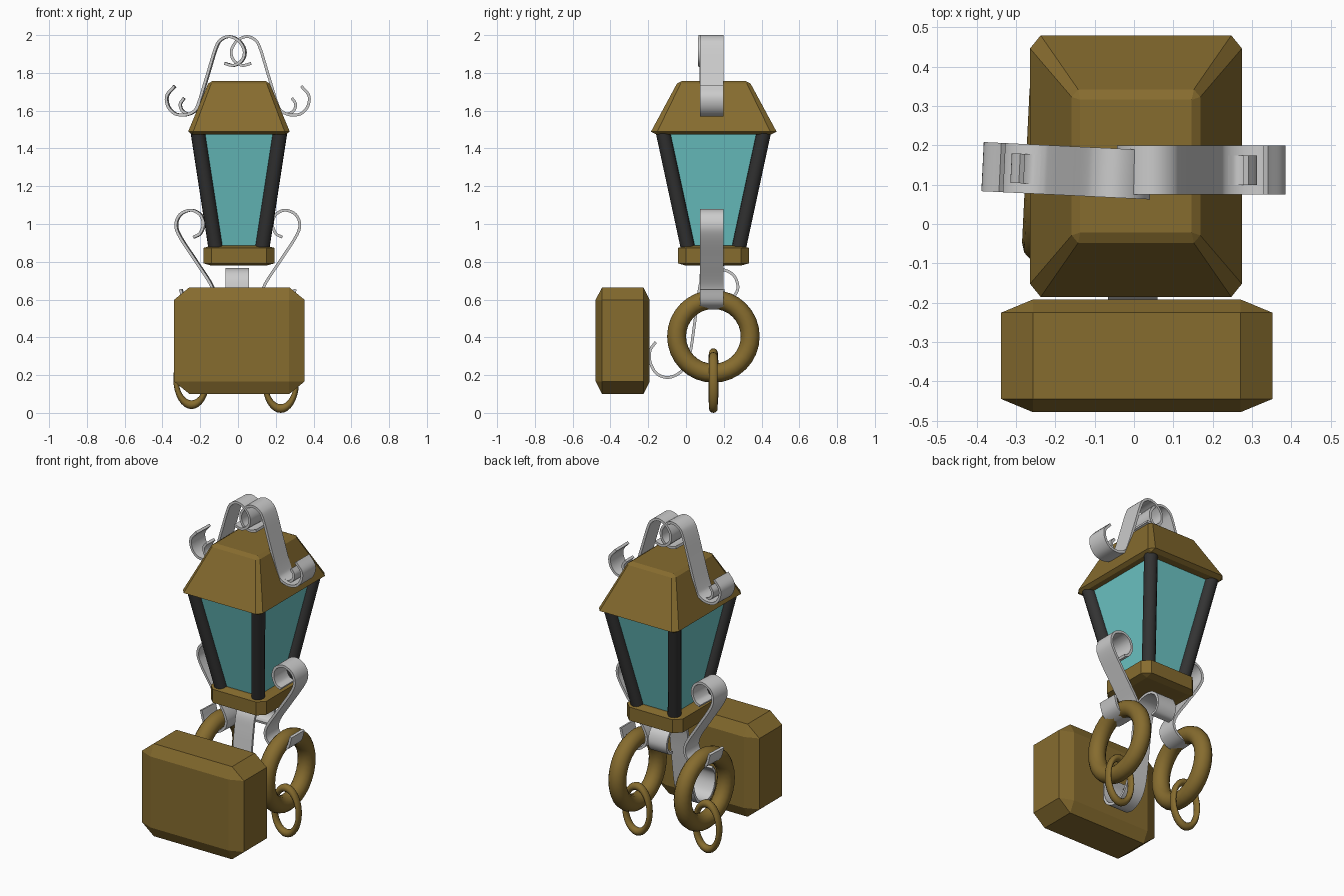
import bpy, bmesh, math
from mathutils import Vector, Matrix

if "Cube" in bpy.data.objects:
    bpy.data.objects.remove(bpy.data.objects["Cube"])


def material(name, rgb):
    m = bpy.data.materials.new(name)
    m.diffuse_color = (*rgb, 1)
    m.use_nodes = True
    m.node_tree.nodes["Principled BSDF"].inputs["Base Color"].default_value = m.diffuse_color
    return m


BRASS = material("brass", (0.24, 0.15, 0.028))
GLASS = material("glass", (0.15, 0.56, 0.56))
DARK = material("dark_iron", (0.033, 0.033, 0.033))


def finish(bm, name, mat=None):
    bmesh.ops.recalc_face_normals(bm, faces=bm.faces)
    me = bpy.data.meshes.new(name)
    bm.to_mesh(me)
    bm.free()
    ob = bpy.data.objects.new(name, me)
    bpy.context.collection.objects.link(ob)
    if mat:
        me.materials.append(mat)
    return ob


def smooth(ob):
    bpy.ops.object.select_all(action='DESELECT')
    ob.select_set(True)
    bpy.context.view_layer.objects.active = ob
    bpy.ops.object.shade_smooth_by_angle(angle=math.radians(35))


def block(name, centre, z0, z1, bottom, top, bevel, mat):
    """Chamfered unit cube stretched and tapered to size."""
    bm = bmesh.new()
    bmesh.ops.create_cube(bm, size=1)
    if bevel:
        bmesh.ops.bevel(bm, geom=bm.edges[:], offset=bevel, segments=1,
                        affect='EDGES', profile=0.5)
    for v in bm.verts:
        t = v.co.z + 0.5
        sx = bottom[0] + (top[0] - bottom[0]) * t
        sy = bottom[1] + (top[1] - bottom[1]) * t
        v.co = (centre[0] + v.co.x * sx, centre[1] + v.co.y * sy, z0 + (z1 - z0) * t)
    return finish(bm, name, mat)


def spline(pts, n=6):
    """Catmull-Rom samples through the points."""
    p = [Vector(q) for q in pts]
    p = [2 * p[0] - p[1]] + p + [2 * p[-1] - p[-2]]
    out = []
    for i in range(1, len(p) - 2):
        a, b, c, d = p[i - 1:i + 3]
        for k in range(n):
            t = k / n
            out.append(0.5 * (2 * b + (c - a) * t + (2 * a - 5 * b + 4 * c - d) * t * t
                              + (3 * b - a - 3 * c + d) * t ** 3))
    return out + [p[-2]]


def ribbon(name, pts, width, loc, flip=1, rot_z=0.0, thick=0.015):
    """Flat bar following a path in the local xz plane."""
    path = spline(pts)
    bm = bmesh.new()
    rows = []
    for i, q in enumerate(path):
        t = path[min(i + 1, len(path) - 1)] - path[max(i - 1, 0)]
        nrm = Vector((-t.y, t.x)).normalized() * thick / 2
        row = []
        for s, w in ((1, -1), (1, 1), (-1, 1), (-1, -1)):
            c = q + nrm * s
            row.append(bm.verts.new((flip * c.x, w * width / 2, c.y)))
        rows.append(row)
    for a, b in zip(rows, rows[1:]):
        for j in range(4):
            bm.faces.new((a[j], a[(j + 1) % 4], b[(j + 1) % 4], b[j]))
    bm.faces.new(rows[0])
    bm.faces.new(rows[-1])
    ob = finish(bm, name)
    ob.location = loc
    ob.rotation_euler.z = math.radians(rot_z)
    smooth(ob)
    return ob


def ring(name, loc, major, minor, rot, scale=(1, 1, 1)):
    bpy.ops.mesh.primitive_torus_add(location=loc, rotation=rot, major_radius=major,
                                     minor_radius=minor, major_segments=32, minor_segments=12)
    ob = bpy.context.object
    ob.name = name
    ob.scale = scale
    ob.data.materials.append(BRASS)
    smooth(ob)


# Wall block and lantern body
CX, CY = 0.005, 0.145
block("wall_block", (0.007, -0.335), 0.10, 0.665, (0.69, 0.286), (0.69, 0.286), 0.117, BRASS)
block("lantern_roof", (CX, CY + 0.002), 1.475, 1.757, (0.55, 0.68), (0.315, 0.375), 0.05, BRASS)
block("lantern_base", (CX, CY), 0.78, 0.885, (0.375, 0.375), (0.375, 0.375), 0.11, BRASS)
block("lantern_glass", (CX, CY), 0.87, 1.48, (0.24, 0.26), (0.43, 0.53), 0, GLASS)

# Corner posts
for i, (sx, sy) in enumerate(((-1, -1), (1, -1), (1, 1), (-1, 1))):
    a = Vector((CX + sx * 0.122, CY + sy * 0.132, 0.86))
    b = Vector((CX + sx * 0.219, CY + sy * 0.268, 1.49))
    bm = bmesh.new()
    bmesh.ops.create_cone(bm, cap_ends=True, segments=12, radius1=0.038, radius2=0.038,
                          depth=(b - a).length)
    rot = (b - a).to_track_quat('Z', 'Y').to_matrix().to_4x4()
    bm.transform(Matrix.Translation((a + b) / 2) @ rot)
    smooth(finish(bm, f"corner_post_{i + 1}", DARK))

# Scroll paths (across, up)
TOP = [(0.07, 1.85), (0.02, 1.84), (-0.025, 1.87), (-0.035, 1.92), (-0.005, 1.97), (0.045, 1.992),
       (0.09, 1.975), (0.117, 1.93), (0.16, 1.79), (0.205, 1.645), (0.23, 1.598), (0.28, 1.577),
       (0.335, 1.585), (0.37, 1.625), (0.375, 1.68), (0.335, 1.73)]
CURL = [(0.225, 1.60), (0.26, 1.583), (0.295, 1.60), (0.305, 1.635), (0.285, 1.667)]
SIDE = [(0.235, 0.93), (0.20, 0.95), (0.182, 1.0), (0.20, 1.05), (0.25, 1.073), (0.305, 1.05),
        (0.327, 0.995), (0.305, 0.93), (0.22, 0.80), (0.14, 0.675), (0.132, 0.61), (0.17, 0.565),
        (0.225, 0.555), (0.28, 0.585), (0.303, 0.655)]
CENTRE = [(0.22, 0.61), (0.255, 0.62), (0.275, 0.665), (0.255, 0.725), (0.20, 0.757),
          (0.13, 0.752), (0.085, 0.71), (0.065, 0.62), (0.045, 0.47), (0.02, 0.31), (-0.02, 0.225),
          (-0.09, 0.188), (-0.155, 0.208), (-0.19, 0.27), (-0.19, 0.33), (-0.16, 0.375)]

# Paired scrolls, rings and links (left set hangs slightly askew)
for side, s, y, rz in (("right", 1, 0.137, 0), ("left", -1, 0.127, -2.8)):
    ribbon(f"top_scroll_{side}", TOP, 0.125, (0, y, 0), s, rz)
    ribbon(f"top_scroll_curl_{side}", CURL, 0.075, (0, y, 0), s, rz)
    ribbon(f"side_hook_{side}", SIDE, 0.125, (0, y, 0), s, rz)
    tilt = math.radians(rz)
    dz = 0 if s == 1 else 0.02
    ring(f"large_ring_{side}", (s * 0.225, CY, 0.405), 0.195, 0.05, (0, math.pi / 2, tilt))
    ring(f"small_link_{side}", (s * (0.226 + dz), CY, 0.161 + dz), 0.138, 0.023,
         (math.pi / 2, 0, tilt), (0.6, 1, 1))

# Centre hook turned to run front to back
ribbon("centre_hook", CENTRE, 0.125, (-0.003, 0, 0), 1, 90)
